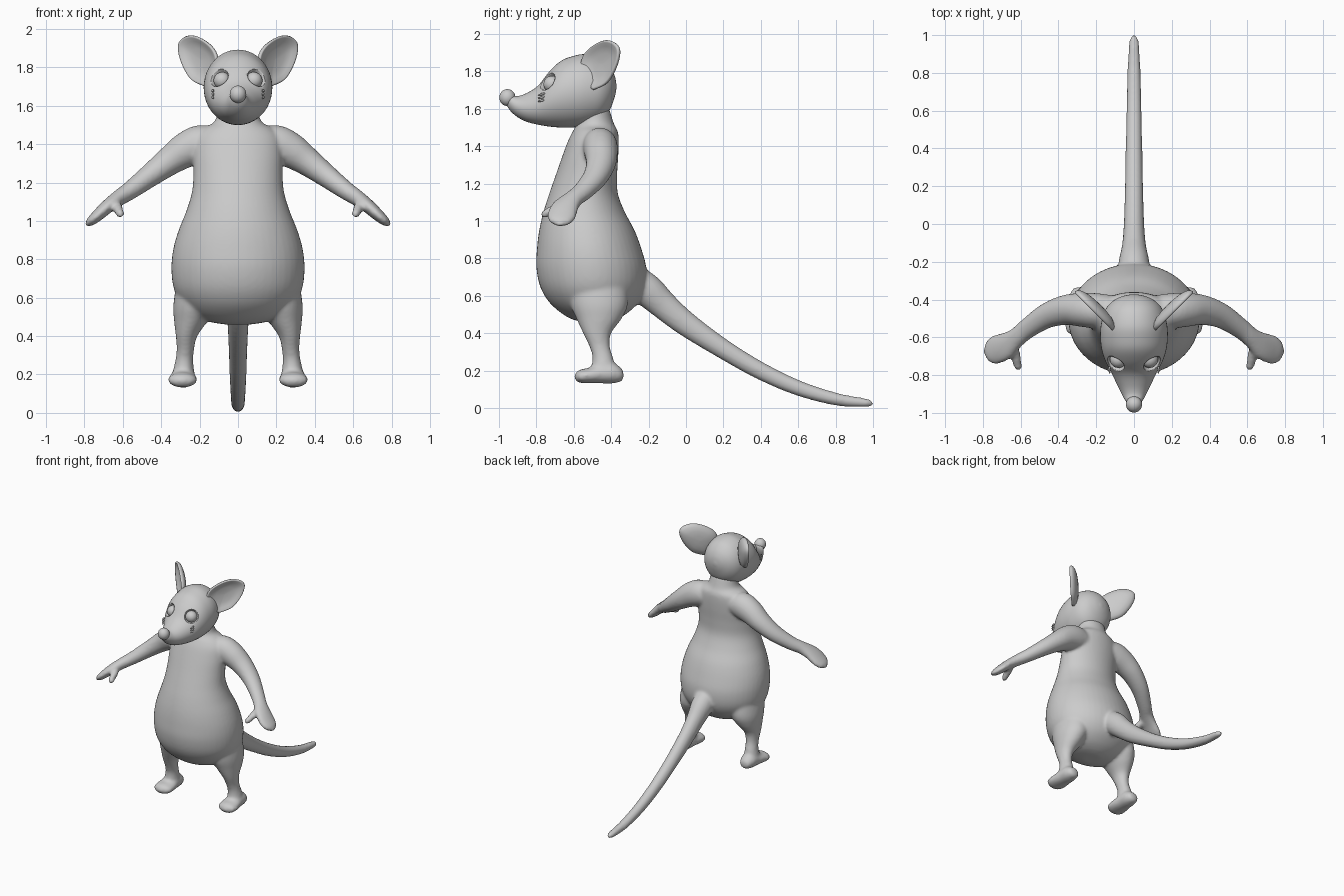
import bpy, bmesh
from math import sin, cos, pi
from mathutils import Vector


def smooth_rows(rows, steps=5):
    """Catmull-Rom interpolation of section rows."""
    out = []
    for i in range(len(rows) - 1):
        p0, p1 = rows[max(i - 1, 0)], rows[i]
        p2, p3 = rows[i + 1], rows[min(i + 2, len(rows) - 1)]
        for k in range(steps):
            t = k / steps
            out.append([0.5 * (2 * b + (c - a) * t + (2 * a - 5 * b + 4 * c - d) * t * t
                               + (3 * b - a - 3 * c + d) * t ** 3)
                        for a, b, c, d in zip(p0, p1, p2, p3)])
    out.append(list(rows[-1]))
    return out


def skin(bm, rings):
    """Bridge closed rings of points and cap both ends."""
    vs = [[bm.verts.new(p) for p in r] for r in rings]
    n = len(vs[0])
    for a, b in zip(vs, vs[1:]):
        for i in range(n):
            j = (i + 1) % n
            bm.faces.new((a[i], a[j], b[j], b[i]))
    bm.faces.new(vs[0])
    bm.faces.new(vs[-1])


def loft(bm, rows, hint, axis=None, sides=32, flip=1):
    """Rows are (x, y, z, radius along hint, other radius)."""
    rows = smooth_rows(rows)
    pts = [Vector(r[:3]) for r in rows]
    rings = []
    for i, r in enumerate(rows):
        t = Vector(axis) if axis else pts[min(i + 1, len(pts) - 1)] - pts[max(i - 1, 0)]
        b = t.cross(Vector(hint)).normalized()
        a = b.cross(t).normalized()
        ring = []
        for k in range(sides):
            q = 2 * pi * k / sides
            p = pts[i] + a * max(r[3], .002) * cos(q) + b * max(r[4], .002) * sin(q)
            ring.append((p.x * flip, p.y, p.z))
        rings.append(ring)
    skin(bm, rings)


def finish(name, bm):
    bmesh.ops.recalc_face_normals(bm, faces=bm.faces[:])
    for f in bm.faces:
        f.smooth = True
    me = bpy.data.meshes.new(name)
    bm.to_mesh(me)
    bm.free()
    ob = bpy.data.objects.new(name, me)
    bpy.context.collection.objects.link(ob)
    return ob


def ball(name, loc, r, scale=(1, 1, 1)):
    bm = bmesh.new()
    bmesh.ops.create_uvsphere(bm, u_segments=32, v_segments=20, radius=r)
    bmesh.ops.scale(bm, vec=scale, verts=bm.verts[:])
    bmesh.ops.translate(bm, vec=loc, verts=bm.verts[:])
    return finish(name, bm)


# torso: z, half width, front y, back y
body = bmesh.new()
torso = [(.46, .06, -.55, -.42), (.475, .15, -.61, -.37), (.51, .235, -.67, -.31),
         (.57, .295, -.735, -.25), (.65, .335, -.78, -.215), (.75, .347, -.80, -.212),
         (.85, .338, -.797, -.238), (.95, .31, -.785, -.275), (1.05, .27, -.762, -.328),
         (1.15, .24, -.73, -.365), (1.25, .232, -.695, -.368), (1.35, .232, -.66, -.362),
         (1.43, .222, -.63, -.36), (1.48, .185, -.605, -.365), (1.52, .12, -.585, -.385),
         (1.60, .105, -.57, -.41)]
loft(body, [(0, (f + b) / 2, z, w, (b - f) / 2) for z, w, f, b in torso],
     (1, 0, 0), axis=(0, 0, 1), sides=48)

# tail
loft(body, [(0, -.36, .73, .08, .08), (0, -.22, .64, .083, .088), (0, -.12, .55, .064, .076),
            (0, 0, .45, .054, .066), (0, .2, .315, .048, .053), (0, .4, .198, .044, .047),
            (0, .6, .107, .04, .041), (0, .8, .048, .035, .034), (0, .94, .03, .028, .025),
            (0, .985, .026, .02, .018), (0, 1.003, .025, .004, .004)], (1, 0, 0))

for s in (1, -1):
    # arm ending in a flat mitten hand
    loft(body, [(.10, -.46, 1.40, .08, .08), (.19, -.46, 1.40, .093, .1),
                (.27, -.455, 1.37, .09, .093), (.36, -.455, 1.31, .08, .075),
                (.46, -.485, 1.235, .067, .06), (.56, -.55, 1.16, .055, .048),
                (.62, -.60, 1.12, .053, .042), (.68, -.645, 1.075, .072, .036),
                (.73, -.665, 1.03, .077, .031), (.77, -.675, .995, .058, .023),
                (.793, -.68, .975, .01, .006)], (0, 1, 0), flip=s)
    # thumb
    loft(body, [(.645, -.63, 1.10, .02, .02), (.63, -.68, 1.075, .026, .026),
                (.62, -.73, 1.05, .024, .024), (.612, -.76, 1.035, .02, .02),
                (.608, -.776, 1.028, .005, .005)], (1, 0, 0), sides=16, flip=s)
    # leg
    loft(body, [(.21, -.48, .68, .11, .16), (.225, -.465, .56, .112, .155),
                (.245, -.465, .48, .088, .122), (.268, -.475, .40, .056, .075),
                (.274, -.462, .33, .045, .055), (.28, -.445, .27, .047, .055),
                (.285, -.44, .2, .058, .07)], (1, 0, 0), axis=(0, 0, 1), flip=s)
    # foot
    loft(body, [(.285, -.333, .175, .01, .01), (.285, -.345, .178, .04, .035),
                (.285, -.39, .187, .06, .055), (.286, -.45, .184, .065, .052),
                (.288, -.52, .174, .075, .041), (.29, -.565, .17, .07, .036),
                (.29, -.588, .168, .04, .022), (.29, -.597, .167, .005, .005)],
         (1, 0, 0), axis=(0, -1, 0), flip=s)

# fuse torso and limbs into one skin
body_ob = finish("body", body)
rm = body_ob.modifiers.new("fuse", 'REMESH')
rm.mode = 'VOXEL'
rm.voxel_size = .011
rm.use_smooth_shade = True
sm = body_ob.modifiers.new("soften", 'SMOOTH')
sm.factor = .5
sm.iterations = 6

# head and snout: y, bottom z, top z, half width
head = bmesh.new()
skull = [(-.372, 1.71, 1.73, .01), (-.382, 1.66, 1.78, .06), (-.41, 1.59, 1.83, .115),
         (-.46, 1.535, 1.872, .155), (-.54, 1.507, 1.892, .176), (-.61, 1.50, 1.88, .178),
         (-.67, 1.50, 1.855, .17), (-.73, 1.505, 1.80, .15), (-.79, 1.515, 1.725, .118),
         (-.85, 1.53, 1.685, .09), (-.90, 1.555, 1.668, .065), (-.94, 1.59, 1.675, .042),
         (-.965, 1.63, 1.67, .015)]
loft(head, [(0, y, (a + b) / 2, w, (b - a) / 2) for y, a, b, w in skull],
     (1, 0, 0), axis=(0, -1, 0), sides=48)
head_ob = finish("head", head)
ball("nose", (0, -.955, 1.66), .043, (1, 1, 1.05)).location = (0, 0, -.083)
bpy.data.objects["nose"].location = (0, 0, 0)
nose = bpy.data.objects["nose"]
for v in nose.data.vertices:
    v.co.z = 1.66 + (v.co.z - 1.66)

# ear outline as x, z; the ear plane runs diagonally outward and back
outline = [(.165, 1.70), (.235, 1.735), (.285, 1.82), (.305, 1.905), (.285, 1.95),
           (.235, 1.967), (.175, 1.945), (.12, 1.895), (.10, 1.83), (.12, 1.75)]
outline = smooth_rows(outline + outline[:1], 4)[:-1]
layers = [(.02, -.012), (.45, -.008), (.75, .004), (.9, .018), (.97, .02),
          (1, .01), (.97, -.004), (.85, -.02), (.6, -.034), (.3, -.04), (.02, -.042)]

for s, side in ((1, "left"), (-1, "right")):
    ear = bmesh.new()
    rings = []
    for k, d in layers:
        ring = []
        for x, z in outline:
            px, pz = .20 + (x - .20) * k, 1.84 + (z - 1.84) * k
            ring.append((s * (px + .6 * d), -.555 + (px - .10) - .6 * d, pz))
        rings.append(ring)
    skin(ear, rings)
    finish(side + "_ear", ear)

    # eye socket cut into the head, with an eyeball inside
    n = Vector((.5 * s, -.72, .48)).normalized()
    c = Vector((.097 * s, -.738, 1.745))
    cutter = ball(side + "_socket_cutter", c + n * .012, .054)
    cutter.hide_render = True
    bo = head_ob.modifiers.new(side + "_socket", 'BOOLEAN')
    bo.operation = 'DIFFERENCE'
    bo.object = cutter
    bo.solver = 'EXACT'
    ball(side + "_eye", c - n * .028, .044)

    # short whisker ridges on the cheek
    wh = bmesh.new()
    for z in (1.645, 1.662, 1.679):
        loft(wh, [(.122, -.75, z + .004, .003, .003), (.132, -.768, z, .006, .006),
                  (.128, -.79, z - .006, .003, .003)], (0, 0, 1), sides=8, flip=s)
    finish(side + "_whiskers", wh)
